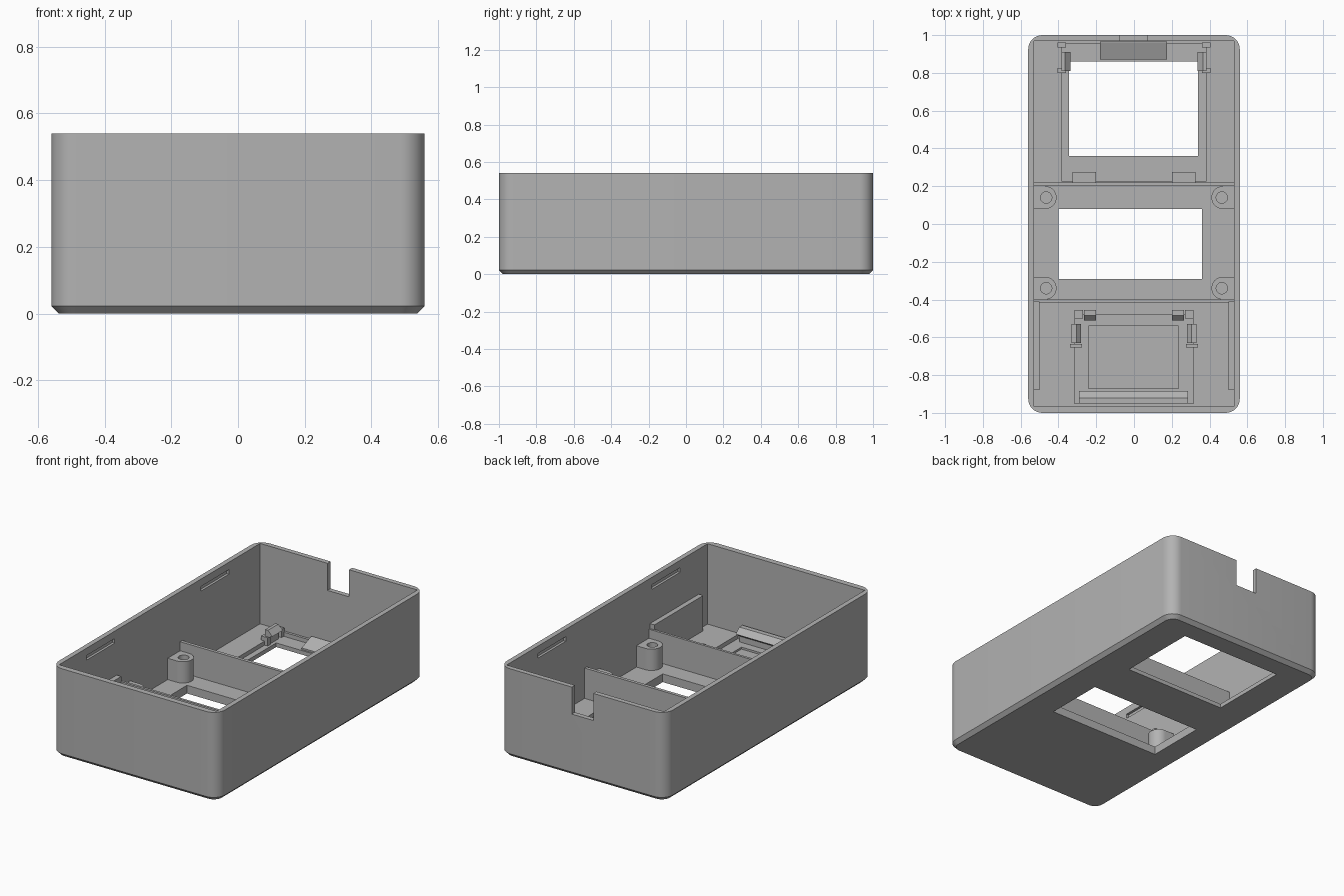
import bpy, bmesh
from math import pi, sin, cos

if "Cube" in bpy.data.objects:
    bpy.data.objects.remove(bpy.data.objects["Cube"], do_unlink=True)

grey = bpy.data.materials.new("plain grey plastic")
grey.use_nodes = True
grey.diffuse_color = (0.45, 0.45, 0.45, 1)
grey.node_tree.nodes["Principled BSDF"].inputs["Base Color"].default_value = (0.45, 0.45, 0.45, 1)

HEIGHT, FLOOR, LEDGE = 0.54, 0.05, 0.025


def finish(name, bm):
    bmesh.ops.recalc_face_normals(bm, faces=bm.faces)
    mesh = bpy.data.meshes.new(name)
    bm.to_mesh(mesh)
    bm.free()
    mesh.materials.append(grey)
    obj = bpy.data.objects.new(name, mesh)
    bpy.context.collection.objects.link(obj)
    return obj


def loft(name, rings):
    """Skin matching rings of points and cap both ends."""
    bm = bmesh.new()
    loops = [[bm.verts.new(p) for p in ring] for ring in rings]
    n = len(loops[0])
    for a, b in zip(loops, loops[1:]):
        for i in range(n):
            j = (i + 1) % n
            bm.faces.new((a[i], a[j], b[j], b[i]))
    bm.faces.new(loops[0])
    bm.faces.new(loops[-1])
    return finish(name, bm)


def box(name, x0, x1, y0, y1, z0, z1):
    rings = [[(x0, y0, z), (x1, y0, z), (x1, y1, z), (x0, y1, z)] for z in (z0, z1)]
    return loft(name, rings)


def prism_x(name, x0, x1, profile):
    """Extrude a (y, z) profile along x."""
    return loft(name, [[(x, y, z) for y, z in profile] for x in (x0, x1)])


def prism_y(name, y0, y1, profile):
    """Extrude an (x, z) profile along y."""
    return loft(name, [[(x, y, z) for x, z in profile] for y in (y0, y1)])


def cylinder(name, x, y, r, z0, z1, n=32):
    return loft(name, [[(x + r * cos(2 * pi * i / n), y + r * sin(2 * pi * i / n), z)
                        for i in range(n)] for z in (z0, z1)])


def cut(target, cutter):
    """Subtract the cutter and throw it away."""
    mod = target.modifiers.new("cut", 'BOOLEAN')
    mod.operation, mod.solver, mod.object = 'DIFFERENCE', 'EXACT', cutter
    bpy.context.view_layer.update()
    with bpy.context.temp_override(object=target, active_object=target):
        bpy.ops.object.modifier_apply(modifier=mod.name)
    bpy.data.objects.remove(cutter, do_unlink=True)


def smooth(obj):
    bpy.ops.object.select_all(action='DESELECT')
    obj.select_set(True)
    bpy.context.view_layer.objects.active = obj
    bpy.ops.object.shade_smooth_by_angle(angle=pi / 6)


def rounded_ring(inset, z, radius=0.075, steps=8):
    cx, cy, r = 0.56 - radius, 1 - radius, radius - inset
    points = []
    for quarter, (sx, sy) in enumerate(((1, 1), (-1, 1), (-1, -1), (1, -1))):
        for i in range(steps + 1):
            a = pi / 2 * (quarter + i / steps)
            points.append((sx * cx + r * cos(a), sy * cy + r * sin(a), z))
    return points


# Outer shell with a bevelled bottom and a square-cornered cavity
shell = loft("case_shell", [rounded_ring(0.022, 0), rounded_ring(0, 0.022), rounded_ring(0, HEIGHT)])
cut(shell, box("cavity", -0.53, 0.53, -0.965, 0.97, FLOOR, 0.7))

# Cable notch in the back wall and the lid grooves in the side walls
cut(shell, box("notch", -0.075, 0.07, 0.9, 1.1, 0.375, 0.7))
for s in (-1, 1):
    for y0, y1 in ((-0.7, -0.43), (0.4, 0.67)):
        xs = sorted((s * 0.5, s * 0.545))
        cut(shell, box("groove", *xs, y0, y1, 0.467, 0.495))

# Floor windows and sunken seats
cut(shell, box("middle_window", -0.4, 0.36, -0.29, 0.08, -0.1, 0.2))
cut(shell, box("rear_seat", -0.38, 0.38, 0.225, 0.955, LEDGE, 0.2))
cut(shell, box("rear_window", -0.345, 0.34, 0.36, 0.86, -0.1, 0.2))
cut(shell, box("front_seat", -0.315, 0.315, -0.95, -0.48, LEDGE, 0.2))
cut(shell, box("front_pocket", -0.24, 0.235, -0.87, -0.54, 0.013, 0.2))
smooth(shell)

# Cross dividers
box("rear_divider", -0.53, 0.53, 0.2, 0.22, FLOOR - 0.01, 0.235)
box("front_divider", -0.53, 0.53, -0.415, -0.4, FLOOR - 0.01, 0.235)

# Retaining bars at the ends of the two seats
prism_x("front_bar", -0.29, 0.285,
        [(-0.95, 0.02), (-0.92, 0.02), (-0.92, 0.06), (-0.885, 0.085), (-0.92, 0.115), (-0.95, 0.115)])
prism_x("rear_bar", -0.18, 0.175,
        [(0.965, 0.02), (0.87, 0.02), (0.87, 0.035), (0.96, 0.07), (0.965, 0.07)])

for s, side in ((-1, "right"), (1, "left")):
    # Side rails against the walls
    xs = sorted((s * 0.5, s * 0.535))
    box(side + "_side_rail", *xs, -0.88, -0.41, FLOOR - 0.01, 0.265)

    # Screw posts blended into the walls
    for y, row in ((0.14, "rear"), (-0.34, "front")):
        n = 20
        outline = [(s * 0.535, y + 0.06)]
        outline += [(s * (0.47 - 0.06 * sin(pi * i / n)), y + 0.06 * cos(pi * i / n))
                    for i in range(n + 1)]
        outline.append((s * 0.535, y - 0.06))
        post = loft(f"{row}_{side}_screw_post",
                    [[(px, py, z) for px, py in outline] for z in (FLOOR - 0.01, 0.18)])
        cut(post, cylinder("screw_hole", s * 0.465, y, 0.03, 0.07, 0.3))
        smooth(post)

    # Snap clips of the rear seat
    prism_y(f"rear_{side}_clip", 0.81, 0.91,
            [(s * 0.365, 0.02), (s * 0.365, 0.07), (s * 0.335, 0.085),
             (s * 0.365, 0.115), (s * 0.385, 0.115), (s * 0.385, 0.02)])
    xs = sorted((s * 0.36, s * 0.405))
    for y0, y1, end in ((0.8, 0.825, "front"), (0.935, 0.96, "back")):
        box(f"rear_{side}_clip_{end}_cheek", *xs, y0, y1, 0.02, 0.075)
    xs = sorted((s * 0.2, s * 0.325))
    box(f"rear_{side}_locating_tab", *xs, 0.22, 0.275, 0.02, 0.06)

    # Snap clips of the front seat, one on the side and one at the corner
    prism_y(f"front_{side}_side_clip", -0.63, -0.53,
            [(s * 0.305, 0.02), (s * 0.305, 0.075), (s * 0.28, 0.09),
             (s * 0.305, 0.115), (s * 0.33, 0.115), (s * 0.33, 0.02)])
    xs = sorted((s * 0.2, s * 0.265))
    prism_x(f"front_{side}_end_clip", *xs,
            [(-0.47, 0.02), (-0.485, 0.02), (-0.485, 0.07), (-0.51, 0.09), (-0.485, 0.115), (-0.455, 0.115),
             (-0.455, 0.02)])
    xs = sorted((s * 0.275, s * 0.34))
    box(f"front_{side}_clip_cheek", *xs, -0.655, -0.635, 0.02, 0.075)
    xs = sorted((s * 0.27, s * 0.315))
    box(f"front_{side}_corner_block", *xs, -0.5, -0.455, 0.02, 0.075)
